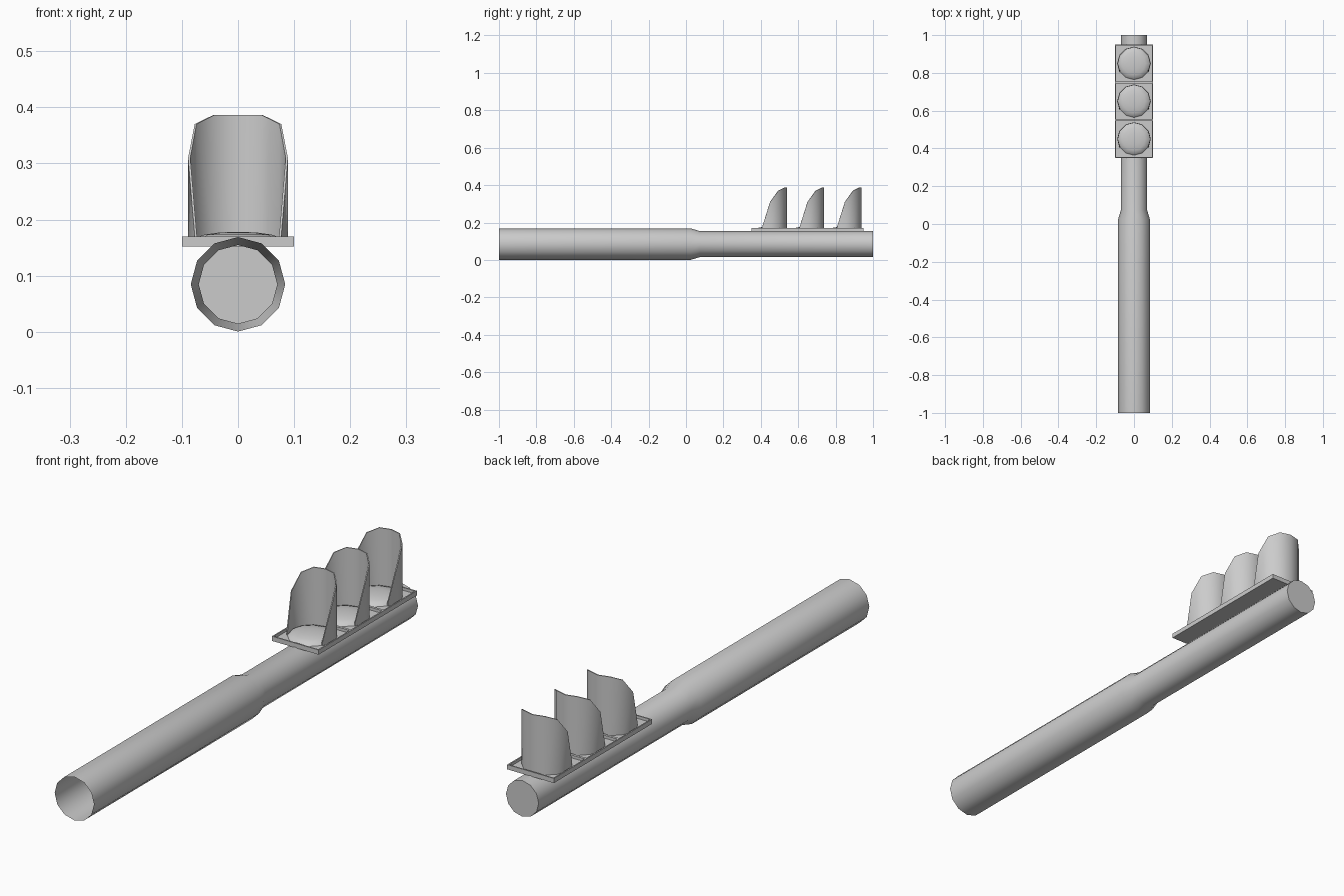
import bpy, bmesh, math

if "Cube" in bpy.data.objects:
    bpy.data.objects.remove(bpy.data.objects["Cube"])

SIDES = 12


def finish(name, bm, smooth=True):
    bmesh.ops.recalc_face_normals(bm, faces=bm.faces)
    mesh = bpy.data.meshes.new(name)
    bm.to_mesh(mesh)
    bm.free()
    obj = bpy.data.objects.new(name, mesh)
    bpy.context.collection.objects.link(obj)
    if smooth:
        bpy.ops.object.select_all(action='DESELECT')
        obj.select_set(True)
        bpy.context.view_layer.objects.active = obj
        bpy.ops.object.shade_smooth_by_angle(angle=math.radians(40))
    return obj


def angle(i):
    return 2 * math.pi * i / SIDES


def bridge(bm, rings):
    for a, b in zip(rings, rings[1:]):
        for i in range(SIDES):
            j = (i + 1) % SIDES
            bm.faces.new((a[i], a[j], b[j], b[i]))


# Pole: stepped tube along y, open at the front, capped at the back
def make_pole():
    bm = bmesh.new()
    profile = [(-1, 0.0842), (0.025, 0.0842), (0.072, 0.07), (1, 0.07)]
    rings = [[bm.verts.new((r * math.cos(angle(i)), y, 0.0845 + r * math.sin(angle(i))))
              for i in range(SIDES)] for y, r in profile]
    bridge(bm, rings)
    bm.faces.new(rings[-1])
    finish("pole", bm)


# Backing plate: square tray with a thin raised rim
def make_plate(yc):
    bm = bmesh.new()
    bmesh.ops.create_cube(bm, size=1)
    for v in bm.verts:
        v.co = (v.co.x * 0.2, yc + v.co.y * 0.2, 0.161 + v.co.z * 0.018)
    top = max(bm.faces, key=lambda f: f.calc_center_median().z)
    bmesh.ops.inset_region(bm, faces=[top], thickness=0.007)
    low = bmesh.ops.extrude_face_region(bm, geom=[top])
    for v in low["geom"]:
        if isinstance(v, bmesh.types.BMVert):
            v.co.z = 0.159
    if top.is_valid:
        bmesh.ops.delete(bm, geom=[top], context='FACES')
    finish("backing_plate", bm, smooth=False)


# Lens: shallow dome
def make_lens(yc):
    bm = bmesh.new()
    profile = [(0.086, 0.159), (0.08, 0.166), (0.06, 0.173), (0.032, 0.177)]
    rings = [[bm.verts.new((r * math.cos(angle(i)), yc + r * math.sin(angle(i)), z))
              for i in range(SIDES)] for r, z in profile]
    bridge(bm, rings)
    tip = bm.verts.new((0, yc, 0.178))
    for i in range(SIDES):
        bm.faces.new((rings[-1][i], rings[-1][(i + 1) % SIDES], tip))
    finish("lens", bm)


# Hood: cut-away tube, tallest at the back and falling to the front
def make_hood(yc):
    bm = bmesh.new()
    r, base = 0.089, 0.159
    half = [0.17, 0.31, 0.37, 0.386]
    heights = half + [0.386] + half[::-1]
    lower, upper = [], []
    for k, h in enumerate(heights):
        a = angle(k - 1)
        x, y = r * math.cos(a), yc + r * math.sin(a)
        lower.append(bm.verts.new((x, y, base)))
        upper.append(bm.verts.new((x, y, h)))
    for k in range(len(heights) - 1):
        bm.faces.new((lower[k], lower[k + 1], upper[k + 1], upper[k]))
    # outward normals so that the wall thickens inwards
    bm.normal_update()
    for f in list(bm.faces):
        c = f.calc_center_median()
        if f.normal.x * c.x + f.normal.y * (c.y - yc) < 0:
            f.normal_flip()
    mesh = bpy.data.meshes.new("hood")
    bm.to_mesh(mesh)
    bm.free()
    obj = bpy.data.objects.new("hood", mesh)
    bpy.context.collection.objects.link(obj)
    bpy.ops.object.select_all(action='DESELECT')
    obj.select_set(True)
    bpy.context.view_layer.objects.active = obj
    wall = obj.modifiers.new("wall", 'SOLIDIFY')
    wall.thickness = 0.004
    wall.offset = -1
    bpy.ops.object.modifier_apply(modifier=wall.name)
    bpy.ops.object.shade_smooth_by_angle(angle=math.radians(40))


make_pole()
for centre in (0.45, 0.65, 0.85):
    make_plate(centre)
    make_lens(centre)
    make_hood(centre)
